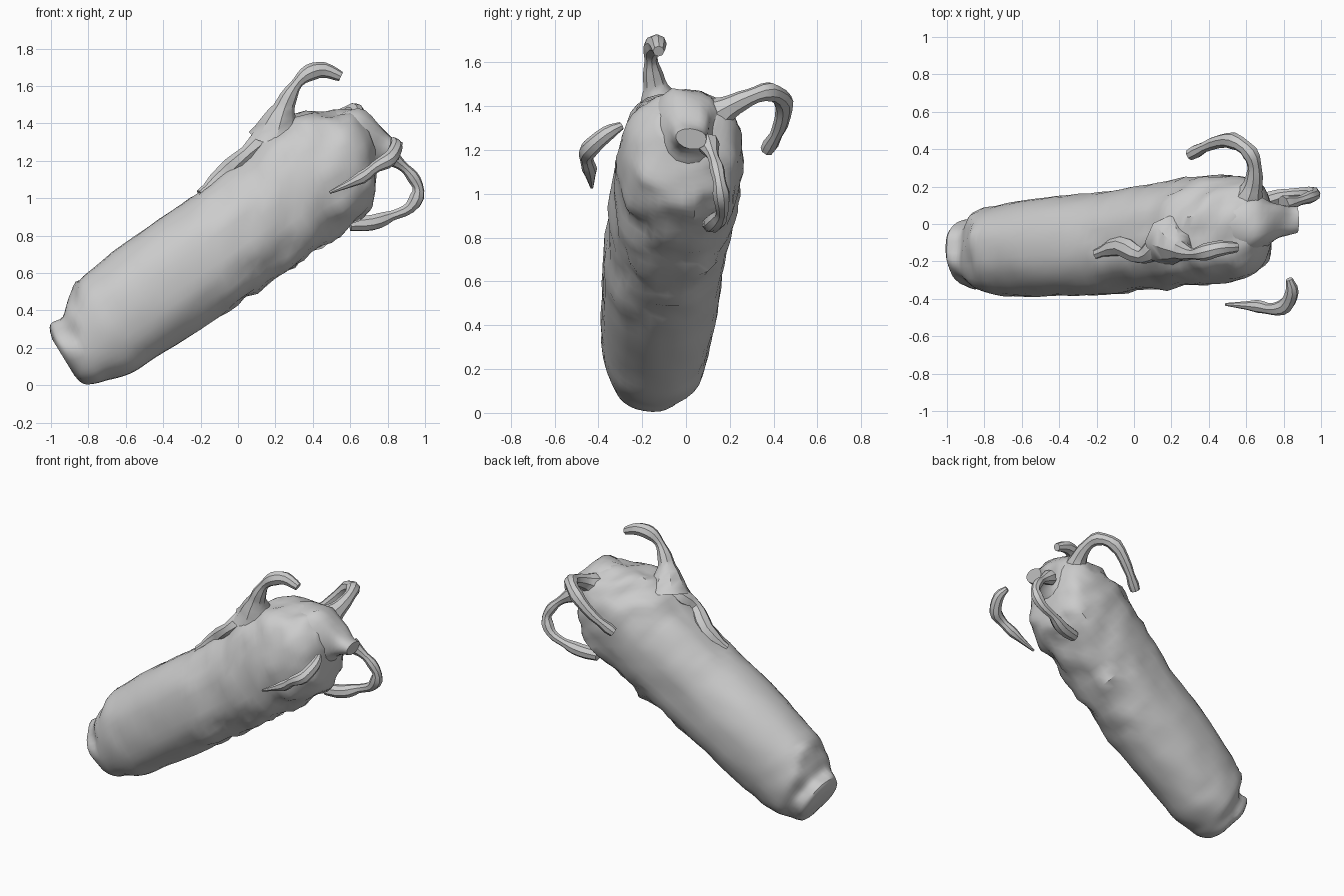
import bpy, bmesh, math
from mathutils import Vector, noise


def spline(rows, steps):
    """Catmull-Rom resampling of rows of numbers."""
    out = []
    for i in range(len(rows) - 1):
        p = [rows[max(0, min(len(rows) - 1, i + k))] for k in (-1, 0, 1, 2)]
        for s in range(steps):
            t = s / steps
            out.append([0.5 * (2 * b + (c - a) * t + (2 * a - 5 * b + 4 * c - d) * t * t
                               + (3 * b - a - 3 * c + d) * t ** 3)
                        for a, b, c, d in zip(*p)])
    out.append(list(rows[-1]))
    return out


def loft(name, rings):
    bm = bmesh.new()
    loops = [[bm.verts.new(p) for p in ring] for ring in rings]
    n = len(loops[0])
    for a, b in zip(loops, loops[1:]):
        for i in range(n):
            bm.faces.new((a[i], a[(i + 1) % n], b[(i + 1) % n], b[i]))
    for end in (loops[0], loops[-1]):
        c = bm.verts.new(sum((v.co for v in end), Vector()) / n)
        for i in range(n):
            bm.faces.new((end[i], end[(i + 1) % n], c))
    bmesh.ops.recalc_face_normals(bm, faces=bm.faces)
    mesh = bpy.data.meshes.new(name)
    bm.to_mesh(mesh)
    bm.free()
    ob = bpy.data.objects.new(name, mesh)
    bpy.context.collection.objects.link(ob)
    bpy.context.view_layer.objects.active = ob
    ob.select_set(True)
    bpy.ops.object.shade_smooth_by_angle(angle=math.radians(40))
    ob.select_set(False)


def hull(name, sections, steps, sides, rough):
    """Sections: upper x, z, lower x, z, min y, max y."""
    rings = []
    for ux, uz, lx, lz, y0, y1 in spline(sections, steps):
        centre = Vector(((ux + lx) / 2, (y0 + y1) / 2, (uz + lz) / 2))
        up, side = Vector(((ux - lx) / 2, 0, (uz - lz) / 2)), Vector((0, (y1 - y0) / 2, 0))
        ring = []
        for i in range(sides):
            a = 2 * math.pi * i / sides
            c, s = math.cos(a), math.sin(a)
            r = up * math.copysign(abs(c) ** 0.9, c) + side * math.copysign(abs(s) ** 0.9, s)
            p = centre + r
            amt = rough(p, c)
            ring.append(p + r.normalized() * amt * noise.noise(p * 9))
        rings.append(ring)
    loft(name, rings)


def tendril(name, points):
    """Points: x, y, z, radius."""
    path = spline(points, 3)
    pos = [Vector(p[:3]) for p in path]
    rings, side = [], None
    for i, p in enumerate(pos):
        t = (pos[min(i + 1, len(pos) - 1)] - pos[max(i - 1, 0)]).normalized()
        if side is None:
            side = t.orthogonal()
        side = (side - t * side.dot(t)).normalized()
        other = t.cross(side)
        r = path[i][3] * (1 + 0.25 * noise.noise(p * 14))
        rings.append([p + r * (side * math.cos(a) + other * math.sin(a))
                      for a in (2 * math.pi * k / 8 for k in range(8))])
    loft(name, rings)


# wrapped roll body, smooth low down and crumpled toward the top and underside
def wrinkle(p, c):
    if p.x < -0.85:
        return 0.03
    upper = min(1, max(0, (p.x + 0.25) / 0.4))
    return 0.008 + upper * (0.03 if abs(c) > 0.6 else 0.016)


hull("roll_body", [
    (-0.99, 0.24, -0.88, 0.06, -0.25, -0.02),
    (-1.0, 0.32, -0.83, 0.01, -0.31, 0.01),
    (-0.94, 0.37, -0.76, 0.01, -0.34, 0.03),
    (-0.91, 0.44, -0.69, 0.03, -0.36, 0.08),
    (-0.86, 0.54, -0.58, 0.06, -0.38, 0.10),
    (-0.77, 0.63, -0.45, 0.14, -0.385, 0.12),
    (-0.55, 0.80, -0.20, 0.30, -0.385, 0.155),
    (-0.30, 0.97, 0.0, 0.43, -0.38, 0.17),
    (-0.15, 1.08, 0.20, 0.57, -0.355, 0.20),
    (0.05, 1.25, 0.40, 0.70, -0.34, 0.235),
    (0.20, 1.40, 0.58, 0.83, -0.32, 0.255),
    (0.33, 1.45, 0.69, 0.92, -0.30, 0.26),
    (0.48, 1.46, 0.73, 1.01, -0.28, 0.245),
    (0.60, 1.46, 0.74, 1.12, -0.22, 0.20),
    (0.68, 1.41, 0.75, 1.22, -0.13, 0.13)], 4, 36, wrinkle)

# gathered spout at the top end
hull("top_spout", [
    (0.50, 1.46, 0.62, 1.05, -0.18, 0.17),
    (0.64, 1.49, 0.71, 1.10, -0.15, 0.15),
    (0.75, 1.40, 0.77, 1.17, -0.09, 0.12),
    (0.83, 1.32, 0.82, 1.20, -0.06, 0.10),
    (0.88, 1.29, 0.86, 1.21, -0.05, 0.09)], 3, 16, lambda p, c: 0.03)

# raised fold running along the upper surface
tendril("top_fold", [
    (-0.20, -0.16, 1.02, 0.03), (-0.07, -0.12, 1.13, 0.05), (0.05, -0.17, 1.24, 0.05),
    (0.15, -0.10, 1.33, 0.06), (0.24, -0.13, 1.40, 0.05)])

# curled tendrils
tendril("upper_tendril", [
    (0.20, -0.09, 1.32, 0.15), (0.235, -0.13, 1.45, 0.075), (0.27, -0.15, 1.54, 0.045),
    (0.32, -0.16, 1.62, 0.035), (0.38, -0.15, 1.67, 0.042), (0.46, -0.13, 1.685, 0.04),
    (0.55, -0.125, 1.65, 0.025)])
tendril("back_tendril", [
    (0.58, 0.08, 1.32, 0.12), (0.63, 0.19, 1.39, 0.06), (0.645, 0.29, 1.44, 0.04),
    (0.62, 0.38, 1.465, 0.04), (0.53, 0.445, 1.42, 0.04), (0.42, 0.43, 1.31, 0.036),
    (0.30, 0.37, 1.20, 0.03)])
tendril("front_tendril", [
    (0.83, -0.295, 1.31, 0.02), (0.845, -0.36, 1.275, 0.038), (0.81, -0.435, 1.21, 0.042),
    (0.74, -0.455, 1.17, 0.036), (0.66, -0.44, 1.11, 0.032), (0.49, -0.43, 1.03, 0.008)])
tendril("end_tendril", [
    (0.80, 0.10, 1.23, 0.05), (0.87, 0.12, 1.18, 0.03), (0.93, 0.14, 1.12, 0.032),
    (0.965, 0.155, 1.04, 0.034), (0.92, 0.165, 0.95, 0.036), (0.82, 0.16, 0.905, 0.032),
    (0.72, 0.13, 0.87, 0.045), (0.60, 0.11, 0.86, 0.03)])
